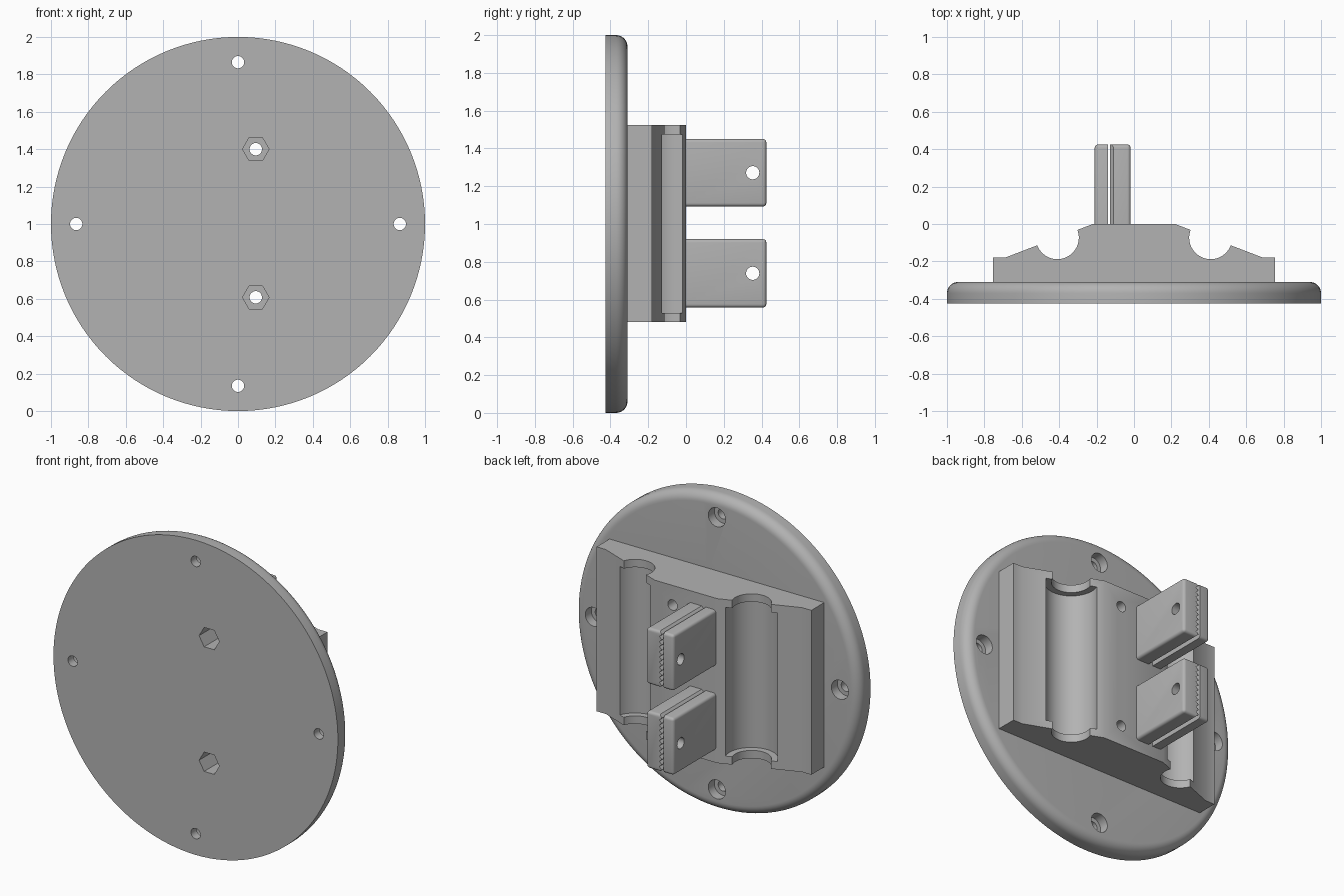
import bpy, bmesh, math
from mathutils import Matrix, Vector

cube = bpy.data.objects.get("Cube")
if cube:
    bpy.data.objects.remove(cube, do_unlink=True)

grey = bpy.data.materials.new("plain grey")
grey.use_nodes = True
GREY = (0.45, 0.45, 0.45, 1)
grey.diffuse_color = GREY
grey.node_tree.nodes["Principled BSDF"].inputs["Base Color"].default_value = GREY

ROT = {"X": Matrix.Rotation(math.pi / 2, 4, "Y"),
       "Y": Matrix.Rotation(-math.pi / 2, 4, "X"),
       "Z": Matrix.Identity(4)}


def finish(name, bm):
    bmesh.ops.recalc_face_normals(bm, faces=bm.faces)
    mesh = bpy.data.meshes.new(name)
    bm.to_mesh(mesh)
    bm.free()
    mesh.materials.append(grey)
    ob = bpy.data.objects.new(name, mesh)
    bpy.context.collection.objects.link(ob)
    return ob


def cylinder_mesh(centre, radius, length, axis, sides):
    bm = bmesh.new()
    bmesh.ops.create_cone(bm, cap_ends=True, segments=sides, radius1=radius, radius2=radius,
                          depth=length, matrix=Matrix.Translation(centre) @ ROT[axis])
    return bm


def cutter(centre, radius, length, axis, sides=40):
    ob = finish("cutter", cylinder_mesh(centre, radius, length, axis, sides))
    ob.hide_render = True
    return ob


def prism(points, axis, low, high):
    """Extrude an outline along y or z."""
    bm = bmesh.new()
    place = (lambda a, b: (a, b, low)) if axis == "Z" else (lambda a, b: (a, low, b))
    face = bm.faces.new([bm.verts.new(place(a, b)) for a, b in points])
    moved = bmesh.ops.extrude_face_region(bm, geom=[face])["geom"]
    step = Vector((0, 0, high - low)) if axis == "Z" else Vector((0, high - low, 0))
    bmesh.ops.translate(bm, vec=step, verts=[v for v in moved if isinstance(v, bmesh.types.BMVert)])
    return bm


def carve(ob, cutters):
    for c in cutters:
        mod = ob.modifiers.new("cut", "BOOLEAN")
        mod.operation, mod.solver, mod.object = "DIFFERENCE", "EXACT", c
    graph = bpy.context.evaluated_depsgraph_get()
    mesh = bpy.data.meshes.new_from_object(ob.evaluated_get(graph))
    ob.modifiers.clear()
    ob.data = mesh
    bpy.ops.object.select_all(action="DESELECT")
    ob.select_set(True)
    bpy.context.view_layer.objects.active = ob
    bpy.ops.object.shade_smooth_by_angle(angle=math.radians(30))


FRONT, BACK = -0.425, -0.31
BOLTS = [(0.095, 1.4), (0.095, 0.608)]

# Bolt holes with hexagonal nut pockets, shared by disc and block
bolt_cutters = []
for x, z in BOLTS:
    bolt_cutters.append(cutter((x, -0.2, z), 0.033, 0.8, "Y"))
    bolt_cutters.append(cutter((x, -0.35, z), 0.071, 0.3, "Y", 6))
    pocket = bolt_cutters[-1]
    # turn the hexagon so that its points lie sideways
    if max(v.co.x for v in pocket.data.vertices) - x < 0.07:
        pocket.data.transform(Matrix.Translation((x, 0, z)) @ Matrix.Rotation(math.pi / 6, 4, "Y")
                              @ Matrix.Translation((-x, 0, -z)))

# Round base disc with a rounded back rim
bm = cylinder_mesh((0, (FRONT + BACK) / 2, 1), 1, BACK - FRONT, "Y", 128)
rim = [e for e in bm.edges if all(v.co.y > BACK - 0.01 for v in e.verts)]
bmesh.ops.bevel(bm, geom=rim, offset=0.06, segments=8, profile=0.5, affect="EDGES")
disc = finish("base_disc", bm)

# Four counterbored screw holes
screw_cutters = []
for i in range(4):
    a = i * math.pi / 2
    x, z = 0.865 * math.cos(a), 1 + 0.865 * math.sin(a)
    screw_cutters += [cutter((x, -0.4, z), 0.033, 0.4, "Y"),
                      cutter((x, BACK, z), 0.06, 0.12, "Y")]
carve(disc, bolt_cutters + screw_cutters)

# Stepped block with sloping shoulders
half = [(0.755, BACK - 0.005), (0.755, -0.18), (0.69, -0.18), (0.22, 0)]
block = finish("cradle_block", prism(half + [(-x, y) for x, y in reversed(half)], "Z", 0.48, 1.525))

# Cylindrical cradles, narrower at both ends
cradle_cutters = []
for side in (-1, 1):
    spot = (side * 0.41, -0.073, 1.0025)
    cradle_cutters += [cutter(spot, 0.115, 1.4, "Z", 64), cutter(spot, 0.155, 0.945, "Z", 64)]
carve(block, bolt_cutters + cradle_cutters)


def clamp_plate(name, outer, inner, low, high, teeth):
    """Upright plate with rounded outer edges and an optional toothed inner side."""
    outline = [(outer, low), (outer, high)]
    if teeth:
        step = (high - low) / teeth
        root = inner + 0.018
        for i in range(teeth):
            top = high - i * step
            outline += [(root, top), (inner, top - step / 2)]
        outline.append((root, low))
    else:
        outline += [(inner, high), (inner, low)]
    bm = prism(outline, "Y", -0.01, 0.425)

    def near(e, axis, value):
        return all(abs(v.co[axis] - value) < 1e-4 for v in e.verts)
    edges = [e for e in bm.edges if not near(e, 1, -0.01) and
             (near(e, 0, outer) or (near(e, 1, 0.425) and (near(e, 2, low) or near(e, 2, high))))]
    bmesh.ops.bevel(bm, geom=edges, offset=0.018, segments=4, profile=0.5, affect="EDGES")
    plate = finish(name, bm)
    carve(plate, [cutter((-0.1, 0.353, (low + high) / 2), 0.035, 0.6, "X")])


# Two pairs of clamp plates
for level, low, high in (("upper", 1.093, 1.45), ("lower", 0.558, 0.92)):
    clamp_plate(level + "_clamp_thin_plate", -0.21, -0.14, low, high, 0)
    clamp_plate(level + "_clamp_toothed_plate", -0.018, -0.128, low, high, 11)

# Remove the cutting shapes
for ob in [o for o in bpy.data.objects if o.name.startswith("cutter")]:
    bpy.data.objects.remove(ob, do_unlink=True)
